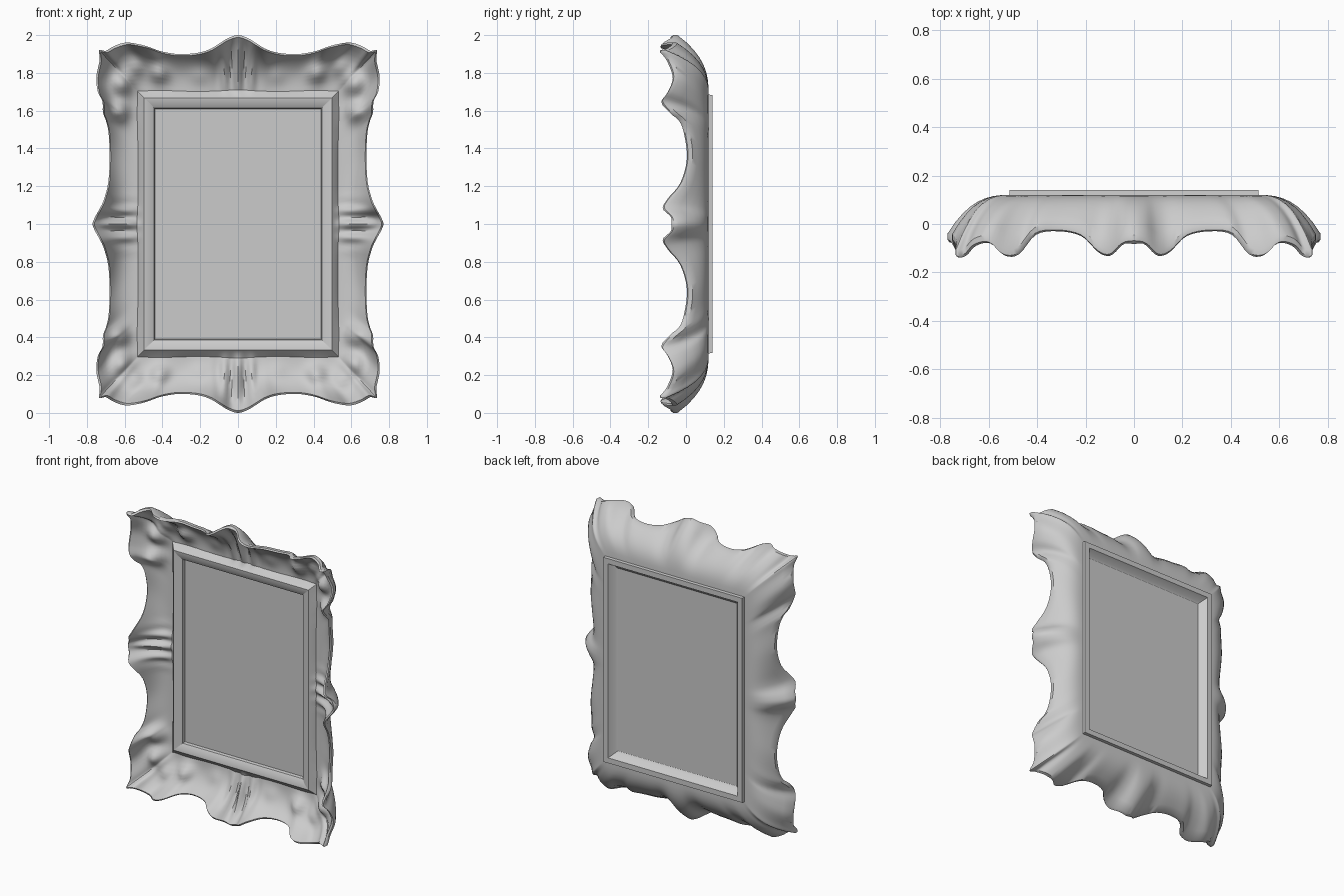
import bpy, bmesh, math
from mathutils import Vector

if "Cube" in bpy.data.objects:
    bpy.data.objects.remove(bpy.data.objects["Cube"])

HX, HZ = 0.44, 0.61          # half size of the picture opening
LIP = 0.075                  # width of the inner moulding
CORNER = 12                  # index of the corner point in RIM

# Quarter of the scalloped rim: x, height above centre, depth
RIM = [(0, 1.0, -.075), (.05, .985, -.085), (.10, .955, -.13), (.15, .925, -.115),
       (.22, .905, -.05), (.32, .90, -.03), (.41, .915, -.045), (.48, .94, -.125),
       (.54, .955, -.13), (.60, .96, -.08), (.66, .94, -.09), (.70, .917, -.13),
       (.735, .92, -.137), (.732, .87, -.10), (.75, .78, -.07), (.742, .70, -.10),
       (.718, .65, -.13), (.715, .59, -.08), (.70, .55, -.035), (.685, .48, -.01),
       (.68, .35, .005), (.687, .22, -.03), (.71, .13, -.10), (.73, .085, -.12),
       (.755, .04, -.08), (.77, 0, -.07)]

# Carved leaves in the hollow: x, height, radius, strength
LEAVES = [(.61, .74, .06, .07), (.42, .79, .05, .05), (.54, .83, .05, .035),
          (.62, .60, .05, .06), (.20, .78, .05, .015)]


def rim_stations(steps=4):
    """Smooth the rim points into (corner fraction, is_top, point)."""
    p = [Vector(v) for v in RIM]
    p = [Vector((-p[1].x, p[1].y, p[1].z))] + p + [Vector((p[-2].x, -p[-2].y, p[-2].z))]
    out = []
    for i in range(len(RIM) - 1):
        a, b, c, d = p[i:i + 4]
        for k in range(steps):
            t = k / steps
            q = 0.5 * (2*b + (c - a)*t + (2*a - 5*b + 4*c - d)*t*t
                       + (3*b - a - 3*c + d)*t**3)
            top = i < CORNER
            f = q.x / RIM[CORNER][0] if top else q.y / RIM[CORNER][1]
            out.append((min(1, f), top, q))
    out.append((0, False, Vector(RIM[-1])))
    return out


def carving(x, z, w, top):
    """Forward relief of the central shells and the corner leaves."""
    s = x if top else z
    shell = .05 * math.exp(-(s / .10)**2) * (.6 + .4 * math.cos(s * 2 * math.pi / .075))
    leaf = sum(a * math.exp(-((x - cx)**2 + (z - cz)**2) / r**2) for cx, cz, r, a in LEAVES)
    return 4 * w * (1 - w) * (shell + leaf)


def section(f, top, rim):
    """Closed cross-section of the frame at one station."""
    def inner(o):
        return Vector((f * (HX + o), HZ + o)) if top else Vector((HX + o, f * (HZ + o)))

    pts = []
    for o, y in [(0, .07), (.004, .05), (.03, .035), (.058, .032), (LIP, .05)]:
        v = inner(o)
        pts.append((v.x, y, v.y))
    a, b = inner(LIP), Vector((rim.x, rim.y))
    n = 12
    for i in range(1, n + 1):                       # hollow front
        w = i / n * .96
        v = a.lerp(b, w)
        y = .07 + (rim.z - .07) * (w / .96)**3 - carving(v.x, v.y, w, top)
        pts.append((v.x, y, v.y))
    pts.append((b.x, rim.z + .006, b.y))            # rim edge
    for i in range(9):                              # rounded back
        w = 1 - i / 8
        v = a.lerp(b, w)
        pts.append((v.x, .12 + (rim.z + .03 - .12) * w**2.6, v.y))
    for o, y in [(LIP - .002, .14), (.038, .14), (.015, .10), (0, .09)]:
        v = inner(o)
        pts.append((v.x, y, v.y))
    return pts


def add_object(name, bm):
    bmesh.ops.recalc_face_normals(bm, faces=bm.faces)
    mesh = bpy.data.meshes.new(name)
    bm.to_mesh(mesh)
    bm.free()
    ob = bpy.data.objects.new(name, mesh)
    ob.location.z = 1
    bpy.context.collection.objects.link(ob)
    return ob


# Carved frame: one quarter lofted, then mirrored
bm = bmesh.new()
rings = [[bm.verts.new(c) for c in section(*s)] for s in rim_stations()]
m = len(rings[0])
for r0, r1 in zip(rings, rings[1:]):
    for j in range(m):
        k = (j + 1) % m
        bm.faces.new((r0[j], r0[k], r1[k], r1[j]))
# orient the open quarter outward: the hollow must face forward
frame = add_object("carved_frame", bm)
mirror = frame.modifiers.new("mirror", 'MIRROR')
mirror.use_axis = (True, False, True)
mirror.merge_threshold = 0.0005
bpy.context.view_layer.objects.active = frame
frame.select_set(True)
bpy.ops.object.modifier_apply(modifier="mirror")
bm = bmesh.new()
bm.from_mesh(frame.data)
bmesh.ops.recalc_face_normals(bm, faces=bm.faces)
bm.to_mesh(frame.data)
bm.free()
bpy.ops.object.shade_smooth_by_angle(angle=math.radians(38))

# Flat picture panel
bm = bmesh.new()
bmesh.ops.create_cube(bm, size=1)
bmesh.ops.scale(bm, vec=(2 * HX + .004, .02, 2 * HZ + .004), verts=bm.verts)
panel = add_object("picture_panel", bm)
panel.location.y = .08
